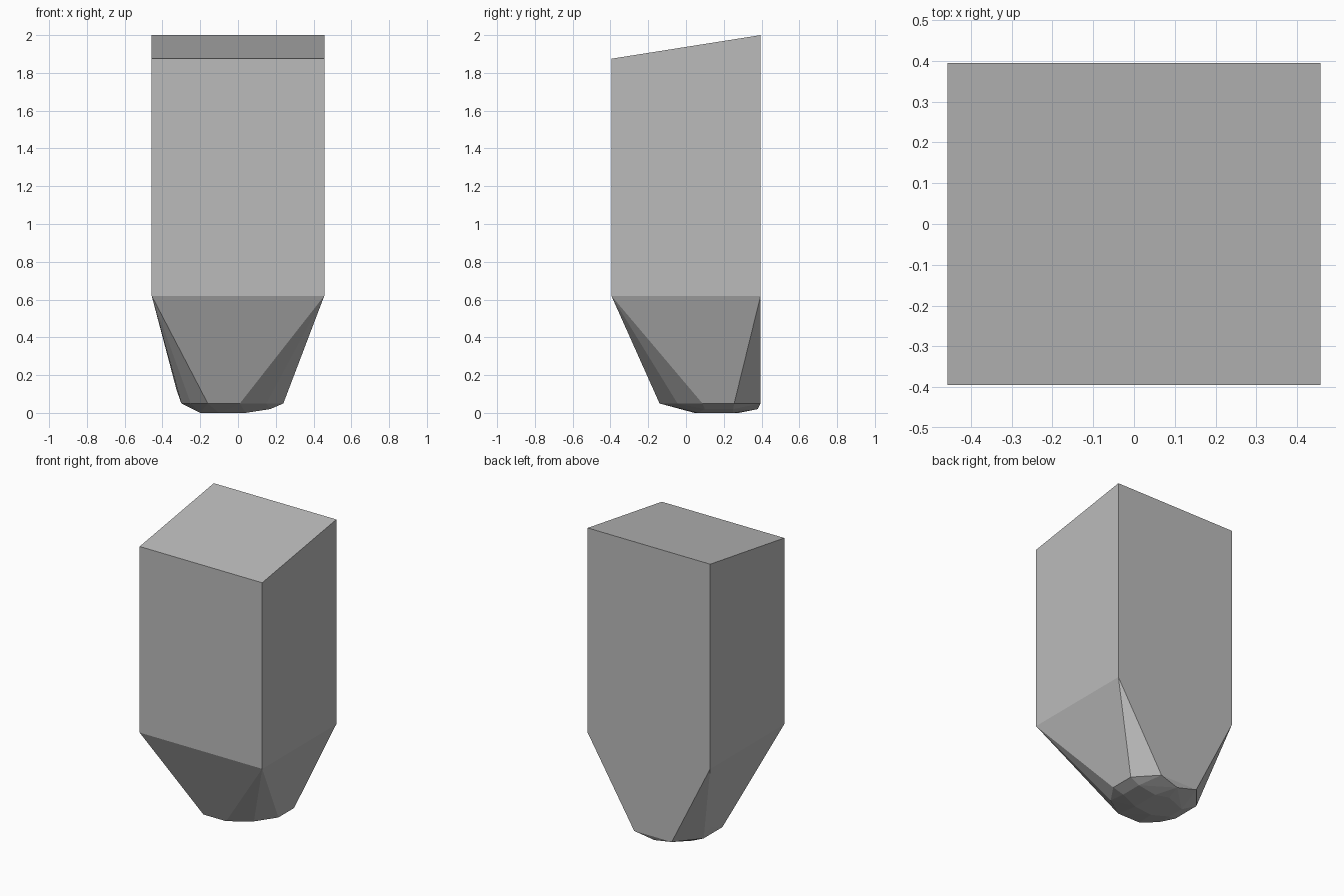
import bpy
import bmesh

cube = bpy.data.objects.get("Cube")
if cube:
    bpy.data.objects.remove(cube, do_unlink=True)

# Single plain grey
grey = bpy.data.materials.new("plain_grey")
grey.use_nodes = True
colour = (0.5, 0.5, 0.5, 1)
grey.diffuse_color = colour
grey.node_tree.nodes["Principled BSDF"].inputs["Base Color"].default_value = colour

W, D = 0.457, 0.395
SHOULDER, FRONT_TOP, BACK_TOP, RIM = 0.62, 1.875, 2.0, 0.05

# Square shaft with a sloping top
points = []
for x in (-W, W):
    for y, top in ((-D, FRONT_TOP), (D, BACK_TOP)):
        points += [(x, y, SHOULDER), (x, y, top)]

# Rim of the tapered foot, flush with the back
rim = [(-.16, -.14), (.01, -.14), (.15, -.045), (.24, .087), (.24, .255),
       (.11, D), (-.17, D), (-.3, .24), (-.3, .04), (-.25, -.06)]
points += [(x, y, RIM) for x, y in rim]
points.append((-.325, .2, .12))

# Shallow faceted underside
points += [(x, y, .02) for x, y in ((.17, .1), (.17, .25), (-.03, .38))]
sole = [(-.1, .045), (-.2, .1), (-.2, .22), (-.05, .28), (.04, .25), (.04, .06)]
points += [(x, y, 0) for x, y in sole]

# Wrap the points in a tight faceted skin
bm = bmesh.new()
for p in points:
    bm.verts.new(p)
bmesh.ops.convex_hull(bm, input=bm.verts[:])
bmesh.ops.delete(bm, geom=[v for v in bm.verts if not v.link_faces], context='VERTS')
bmesh.ops.dissolve_limit(bm, angle_limit=0.01, verts=bm.verts[:], edges=bm.edges[:])
bmesh.ops.recalc_face_normals(bm, faces=bm.faces[:])
mesh = bpy.data.meshes.new("tapered_block")
bm.to_mesh(mesh)
bm.free()
mesh.materials.append(grey)
block = bpy.data.objects.new("tapered_block", mesh)
bpy.context.collection.objects.link(block)
